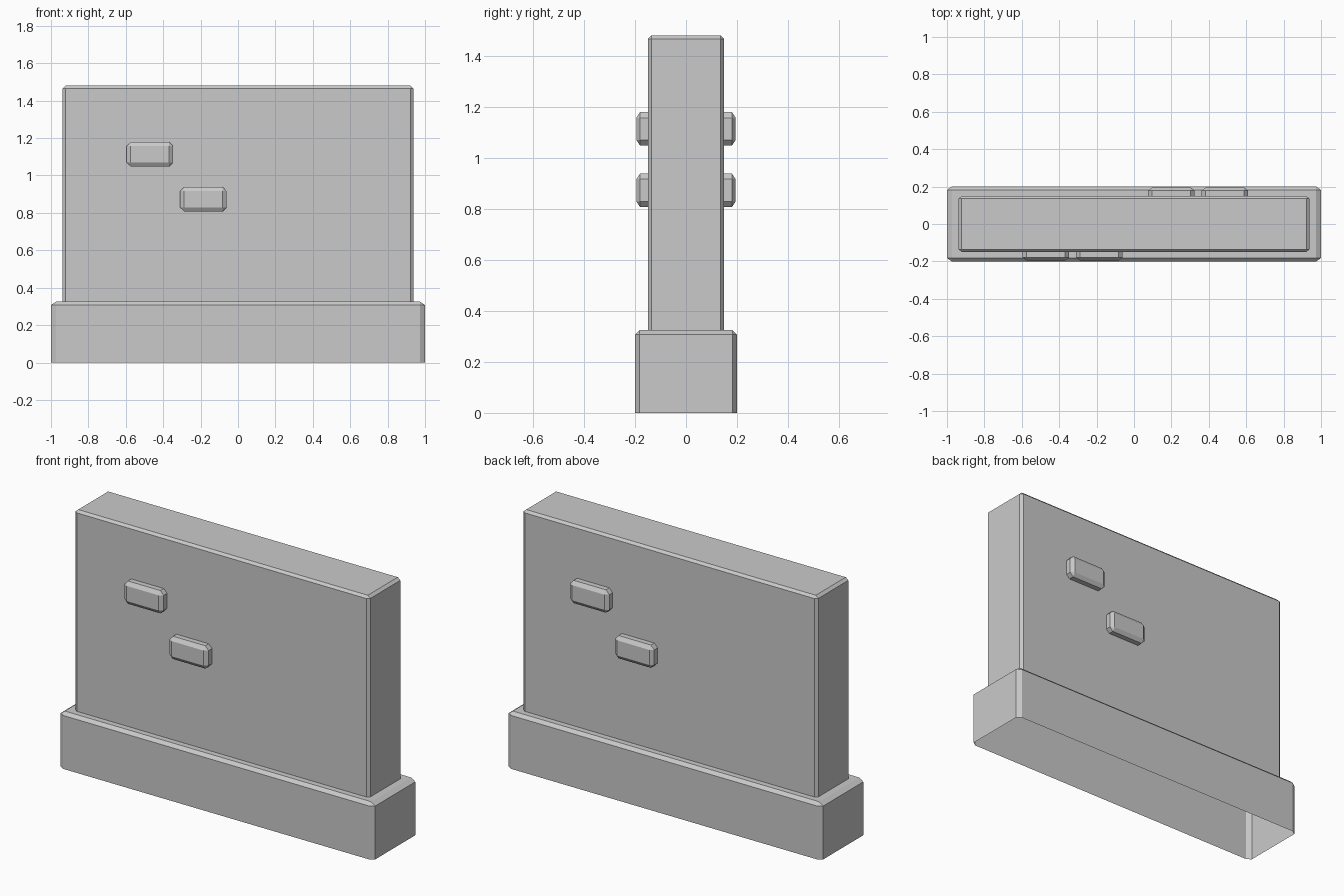
import bpy
import bmesh
from mathutils import Vector

cube = bpy.data.objects.get("Cube")
if cube:
    bpy.data.objects.remove(cube, do_unlink=True)

stone = bpy.data.materials.new("grey stone")
stone.use_nodes = True
colour = (0.59, 0.59, 0.59, 1)
stone.diffuse_color = colour
stone.node_tree.nodes["Principled BSDF"].inputs["Base Color"].default_value = colour


def chamfered_box(name, low, high, chamfer, open_side):
    """Box with flat chamfers sized per axis, left open on one side."""
    low, high, chamfer = Vector(low), Vector(high), Vector(chamfer)
    open_side = Vector(open_side)
    size = high - low
    bm = bmesh.new()
    bmesh.ops.create_cube(bm, size=1)
    # Measure in chamfer widths, so one bevel gives a different width per axis
    bmesh.ops.scale(bm, vec=[s / c for s, c in zip(size, chamfer)], verts=bm.verts)
    bm.normal_update()
    hidden = [f for f in bm.faces if f.normal.dot(open_side) > 0.9]
    bmesh.ops.delete(bm, geom=hidden, context="FACES")
    edges = [e for e in bm.edges if not e.is_boundary]
    bmesh.ops.bevel(bm, geom=edges, offset=1, segments=1, affect="EDGES")
    bmesh.ops.scale(bm, vec=chamfer, verts=bm.verts)
    bmesh.ops.translate(bm, vec=(low + high) / 2, verts=bm.verts)
    mesh = bpy.data.meshes.new(name)
    bm.to_mesh(mesh)
    bm.free()
    mesh.materials.append(stone)
    obj = bpy.data.objects.new(name, mesh)
    bpy.context.collection.objects.link(obj)
    return obj


DOWN = (0, 0, -1)

# Plinth and wall slab, both open underneath
chamfered_box("base", (-1, -0.2, 0), (1, 0.2, 0.325), (0.026, 0.018, 0.018), DOWN)
chamfered_box("wall", (-0.937, -0.149, 0.325), (0.937, 0.149, 1.48),
              (0.016, 0.013, 0.014), DOWN)

# Two raised bricks on each face, the back pair turned half round
for label, x, z in (("upper", -0.595, 1.048), ("lower", -0.309, 0.807)):
    for side, sign, shift in (("front", 1, 0), ("back", -1, 0.015)):
        ends = sorted((sign * x + shift, sign * (x + 0.248) + shift))
        depth = sorted((-sign * 0.149, -sign * 0.195))
        chamfered_box(f"{label}_{side}_brick",
                      (ends[0], depth[0], z), (ends[1], depth[1], z + 0.131),
                      (0.021, 0.015, 0.022), (0, sign, 0))
